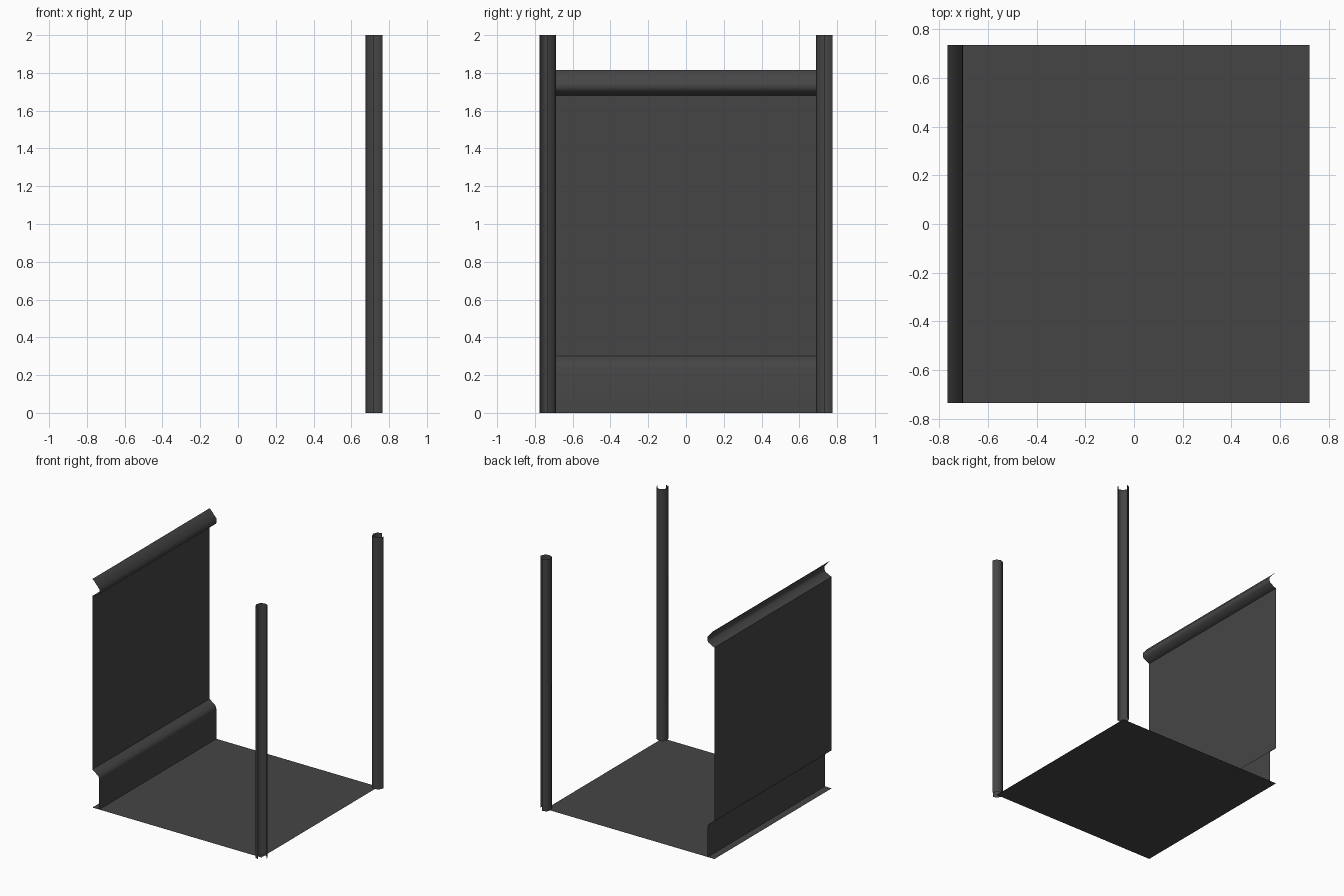
import bpy, math

if "Cube" in bpy.data.objects:
    bpy.data.objects.remove(bpy.data.objects["Cube"])

mat = bpy.data.materials.new("charcoal grey")
mat.diffuse_color = (0.06, 0.06, 0.06, 1)
mat.use_nodes = True
mat.node_tree.nodes["Principled BSDF"].inputs["Base Color"].default_value = mat.diffuse_color


def make(name, verts, faces, smooth=False):
    me = bpy.data.meshes.new(name)
    me.from_pydata(verts, [], faces)
    me.materials.append(mat)
    for p in me.polygons:
        p.use_smooth = smooth
    ob = bpy.data.objects.new(name, me)
    bpy.context.collection.objects.link(ob)
    return ob


def sheet(name, profile, a, b, place, smooth=False):
    """Open sheet: sweep a 2D profile straight from a to b."""
    n = len(profile)
    verts = [place(p, a) for p in profile] + [place(p, b) for p in profile]
    faces = [(i, n + i, n + i + 1, i + 1) for i in range(n - 1)]
    return make(name, verts, faces, smooth)


HY = 0.735          # half depth of the room
WX = -0.765         # wall plane
PX = 0.72           # open side of the floor

# floor
make("floor", [(WX, -HY, 0), (PX, -HY, 0), (PX, HY, 0), (WX, HY, 0)], [(0, 1, 2, 3)])

# wall parts: profiles in x, z swept along y
along_y = lambda p, y: (p[0], y, p[1])
base = [(-0.705, 0), (-0.705, 0.24), (-0.712, 0.262), (-0.735, 0.28), (WX, 0.302)]
crown = [(WX, 1.68), (-0.75, 1.685), (-0.708, 1.708), (-0.702, 1.725),
         (-0.704, 1.75), (-0.75, 1.803), (WX, 1.815)]
sheet("baseboard", base, -HY, HY, along_y, True)
sheet("wall_panel", [(WX, 0.302), (WX, 1.68)], -HY, HY, along_y)
sheet("crown_moulding", crown, -HY, HY, along_y, True)

# corner columns: three-quarter tubes, open towards the outer corner
R = 0.044
for side, name in ((-1, "front_column"), (1, "back_column")):
    arc = []
    for i in range(7):
        t = math.radians(90 + 45 * i)
        arc.append((PX + R * math.cos(t), side * (HY - 0.003 + R * math.sin(t))))
    if side > 0:
        z0, z1 = 2, 0
    else:
        z0, z1 = 0, 2
    sheet(name, arc, z0, z1, lambda p, z: (p[0], p[1], z), True)
# consistent facing: flip any column faces that point inwards
for name in ("front_column", "back_column"):
    me = bpy.data.objects[name].data
    cy = HY if name == "back_column" else -HY
    f = me.polygons[0]
    if (f.center.x - PX) * f.normal.x + (f.center.y - cy) * f.normal.y < 0:
        me.flip_normals()
for name in ("baseboard", "wall_panel", "crown_moulding"):
    me = bpy.data.objects[name].data
    if sum(p.normal.x for p in me.polygons) < 0:
        me.flip_normals()
